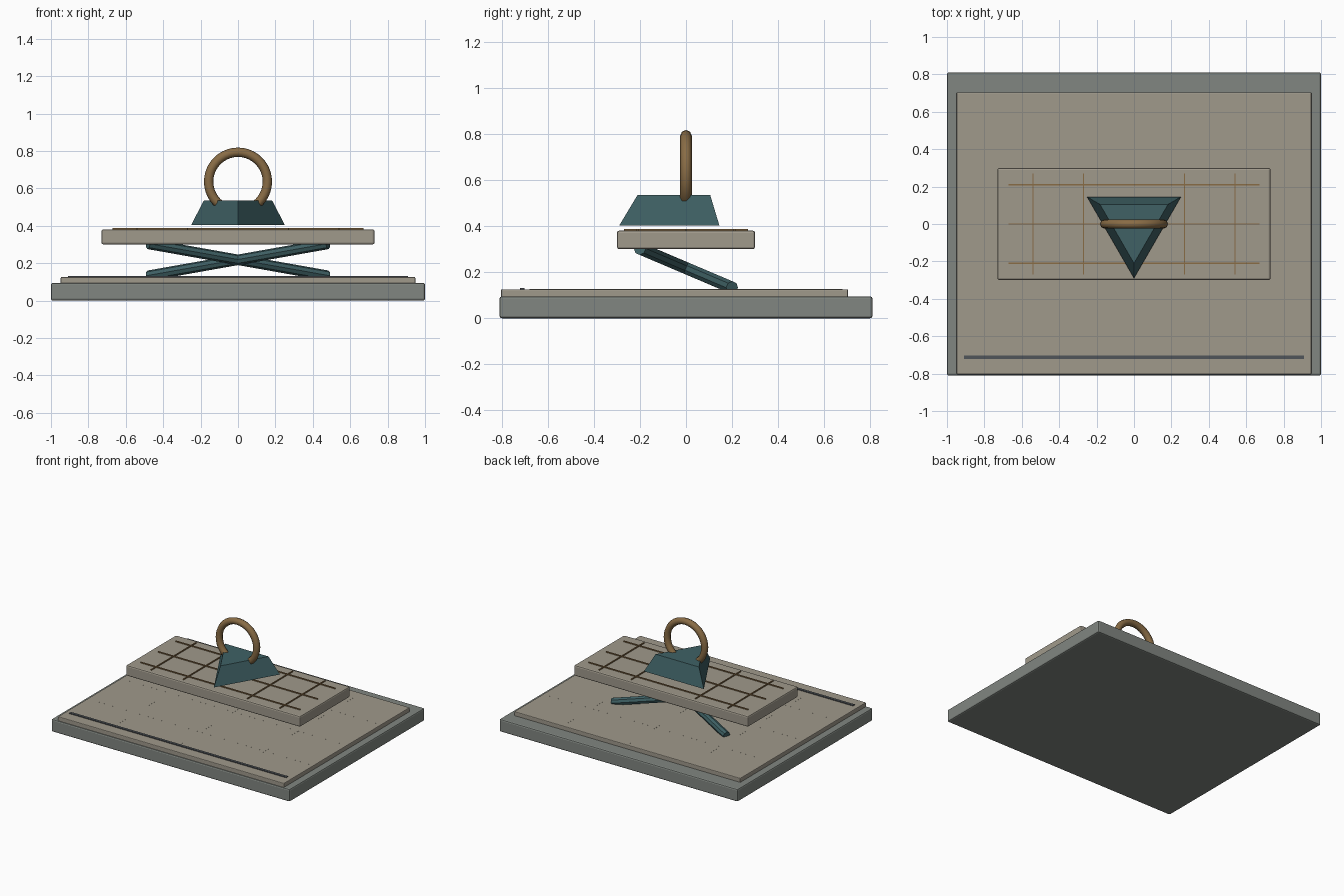
import bpy, math
from mathutils import Vector

if "Cube" in bpy.data.objects:
    bpy.data.objects.remove(bpy.data.objects["Cube"])


def material(name, rgb):
    m = bpy.data.materials.new(name)
    m.diffuse_color = (*rgb, 1)
    m.use_nodes = True
    m.node_tree.nodes["Principled BSDF"].inputs["Base Color"].default_value = m.diffuse_color
    return m


GREY = material("slate", (0.22, 0.24, 0.22))
STONE = material("stone", (0.35, 0.32, 0.26))
TEAL = material("teal", (0.05, 0.12, 0.13))
BRONZE = material("bronze", (0.25, 0.15, 0.06))
DARK = material("dark_grey", (0.08, 0.09, 0.10))


def finish(name, mat):
    ob = bpy.context.object
    ob.name = name
    ob.data.materials.append(mat)
    return ob


def box(name, x, y, z, mat, bevel=0):
    """Box from (min, max) ranges on each axis."""
    mid = [(a + b) / 2 for a, b in (x, y, z)]
    bpy.ops.mesh.primitive_cube_add(size=1, location=mid)
    ob = finish(name, mat)
    ob.scale = [b - a for a, b in (x, y, z)]
    bpy.ops.object.transform_apply(location=False, rotation=False, scale=True)
    if bevel:
        mod = ob.modifiers.new("bevel", 'BEVEL')
        mod.width, mod.segments = bevel, 2
    return ob


def line(name, axis, at, span, z, mat, w=0.004):
    """Thin raised inlay running along x or y."""
    across = (at - w, at + w)
    x, y = (span, across) if axis == 'x' else (across, span)
    box(name, x, y, z, mat)


# Base slab and the thinner sheet on it
box("base_slab", (-1, 1), (-0.81, 0.81), (0, 0.095), GREY, 0.01)
box("base_sheet", (-0.948, 0.948), (-0.804, 0.704), (0.09, 0.126), STONE, 0.005)

# Faint joints in the sheet, and the front strip
for x in (-0.54, 0, 0.54):
    line("sheet_joint", 'y', x, (-0.68, 0.68), (0.12, 0.1262), STONE, 0.002)
for y in (-0.45, -0.05, 0.36):
    line("sheet_joint", 'x', y, (-0.91, 0.91), (0.12, 0.1262), STONE, 0.002)
line("front_strip", 'x', -0.712, (-0.91, 0.91), (0.12, 0.132), DARK, 0.01)

# Crossed support arms, low at the back and high at the front
for side in (-1, 1):
    a, b = Vector((side * 0.48, 0.2, 0.133)), Vector((-side * 0.48, -0.2, 0.303))
    bpy.ops.mesh.primitive_cylinder_add(vertices=8, radius=0.028, depth=(b - a).length,
                                        location=(a + b) / 2)
    arm = finish("support_arm", TEAL)
    arm.rotation_euler = (b - a).to_track_quat('Z', 'Y').to_euler()

# Raised plate with inlaid grid
box("upper_plate", (-0.73, 0.73), (-0.30, 0.30), (0.30, 0.381), STONE, 0.01)
for x in (-0.54, -0.27, 0.27, 0.54):
    line("plate_inlay", 'y', x, (-0.27, 0.27), (0.375, 0.388), BRONZE)
for y in (-0.21, 0, 0.21):
    line("plate_inlay", 'x', y, (-0.67, 0.67), (0.375, 0.388), BRONZE)

# Three-sided tapered block, hovering above the plate, point to the front
bpy.ops.mesh.primitive_cone_add(vertices=3, radius1=0.29, radius2=0.21, depth=0.133,
                                location=(0, 0, 0.4695))
block = finish("tapered_block", TEAL)
for v in block.data.vertices:
    # primitive starts with a point on +y: turn it round to -y
    v.co.x, v.co.y = -v.co.x, -v.co.y

# Lifting ring
bpy.ops.mesh.primitive_torus_add(major_segments=40, minor_segments=8, major_radius=0.157,
                                 minor_radius=0.025, location=(0, 0, 0.636),
                                 rotation=(math.pi / 2, 0, 0))
finish("lifting_ring", BRONZE)
bpy.ops.object.shade_smooth_by_angle(angle=math.radians(60))
